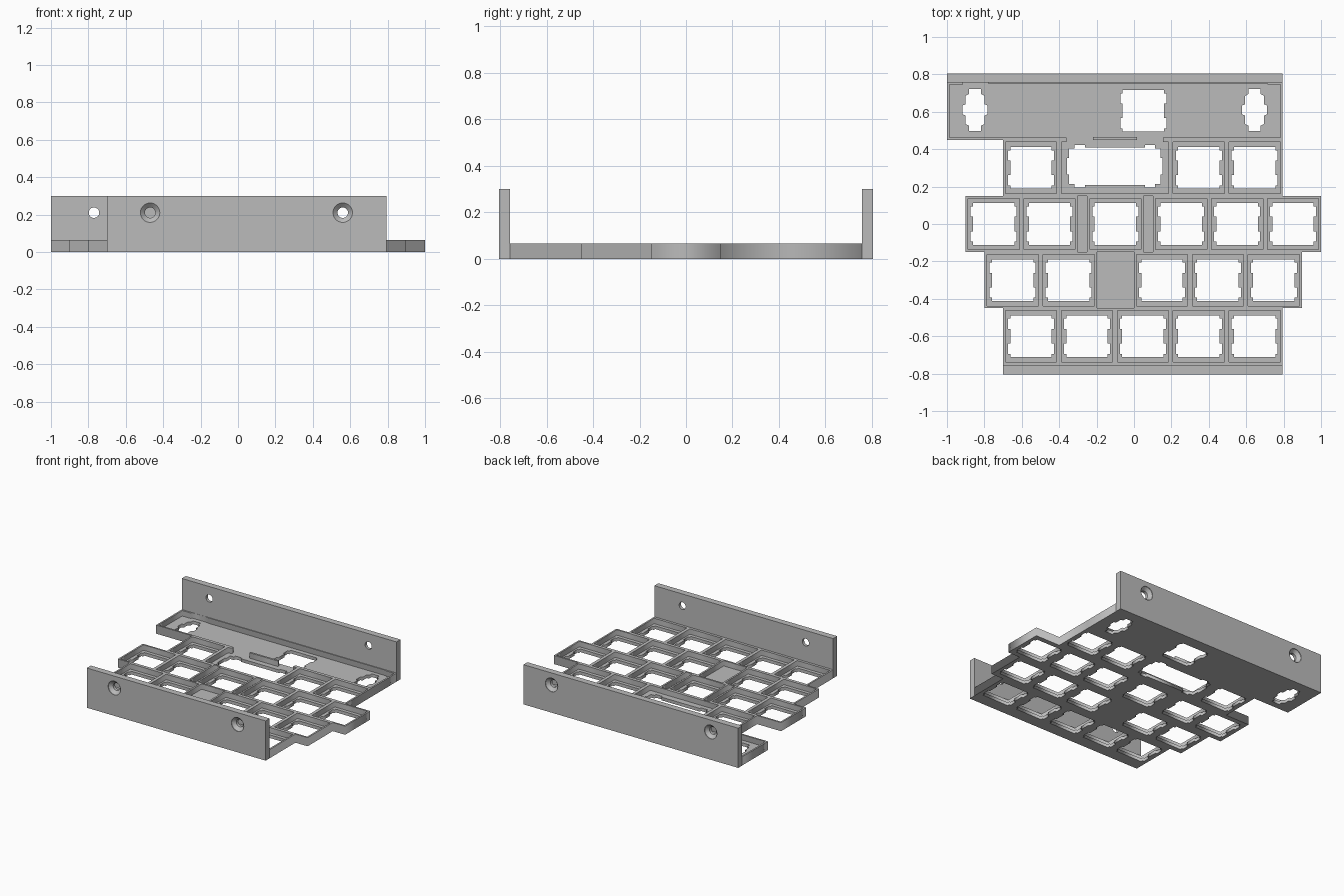
import bpy, bmesh, math
from mathutils import Matrix, Vector

if "Cube" in bpy.data.objects:
    bpy.data.objects.remove(bpy.data.objects["Cube"])

PITCH, RIB = 0.299, 0.0125
FLOOR, RIM, WALL = 0.024, 0.065, 0.3
INNER, OUTER = 0.757, 0.805

grey = bpy.data.materials.new("grey_plastic")
grey.use_nodes = True
grey.diffuse_color = (0.5, 0.5, 0.5, 1)
grey.node_tree.nodes["Principled BSDF"].inputs["Base Color"].default_value = (0.5, 0.5, 0.5, 1)


def rect(x0, x1, y0, y1):
    return [(x0, y0), (x1, y0), (x1, y1), (x0, y1)]


def mirrored(quarter, cx, cy):
    """Closed loop from one quadrant, listed from the x axis to the y axis."""
    right = [(x, -y) for x, y in reversed(quarter)] + quarter
    left = [(-x, y) for x, y in reversed(quarter)] + [(-x, -y) for x, y in quarter]
    return [(cx + x, cy + y) for x, y in right + left]


def slab(name, loops, z0, z1):
    """Extruded flat shape; nested loops become openings."""
    curve = bpy.data.curves.new(name, "CURVE")
    curve.dimensions, curve.fill_mode = "2D", "BOTH"
    curve.extrude = (z1 - z0) / 2
    for loop in loops:
        spline = curve.splines.new("POLY")
        spline.points.add(len(loop) - 1)
        for point, (x, y) in zip(spline.points, loop):
            point.co = (x, y, 0, 1)
        spline.use_cyclic_u = True
    obj = bpy.data.objects.new(name, curve)
    obj.location.z = (z0 + z1) / 2
    bpy.context.collection.objects.link(obj)
    bpy.ops.object.select_all(action="DESELECT")
    obj.select_set(True)
    bpy.context.view_layer.objects.active = obj
    bpy.ops.object.convert(target="MESH")
    obj = bpy.context.view_layer.objects.active
    obj.data.materials.clear()
    obj.data.materials.append(grey)
    return obj


# Cutout shapes, one quadrant each
SWITCH = [(.1105, .039), (.123, .039), (.123, .094), (.1105, .094), (.1105, .1115)]
WIDE = [(.255, .045), (.245, .045), (.245, .095), (.215, .095), (.215, .113), (.16, .113), (.16, .1)]
SMALL = [(.067, .024), (.051, .03), (.051, .075), (.032, .085), (.032, .112)]

# Key rows from front to back: centre y, left edge, cells (k key, w wide key, number gap)
ROWS = [
    (-0.6, -0.7, ["k"] * 5),
    (-0.3, -0.798, ["k", "k", 0.2, "k", "k", "k"]),
    (0.0, -0.9, ["k", "k", 0.053, "k", 0.053, "k", "k", "k"]),
    (0.3, -0.7, ["k", "w", "k", "k"]),
]
holes, pockets, left_edge, right_edge = [], [], [], []
for cy, x, cells in ROWS:
    y0, y1 = cy - 0.15, cy + 0.15
    if cy < -0.5:
        y0 = -INNER
    left_edge += [(x, y0), (x, y1)]
    for cell in cells:
        if cell == "k":
            holes.append(mirrored(SWITCH, x + PITCH / 2, cy))
            pockets.append(rect(x + RIB, x + PITCH - RIB, cy - 0.15 + RIB, y1 - RIB))
            x += PITCH
        elif cell == "w":
            holes.append(mirrored(WIDE, x + PITCH, cy + 0.009))
            wide_x0, wide_x1, wide_y0, wide_y1 = x + RIB, x + 2 * PITCH - RIB, y0 + RIB, y1 - RIB
            x += 2 * PITCH
        else:
            pockets.append(rect(x + 0.001, x + cell - 0.001, y0 + 0.001, y1 - 0.001))
            x += cell
    right_edge += [(x, y0), (x, y1)]

# Rear bay joined to the wide key pocket
BAY_L, BAY_R, BAY_Y = -1.0, 0.795, 0.45
left_edge += [(BAY_L, BAY_Y), (BAY_L, INNER)]
right_edge += [(BAY_R, INNER)]
outline = right_edge + left_edge[::-1]
bay_front = BAY_Y + RIB
pockets.append([
    (wide_x0, wide_y0), (wide_x1, wide_y0), (wide_x1, wide_y1),
    (0.155, wide_y1), (0.155, bay_front),
    (BAY_R - RIB, bay_front), (BAY_R - RIB, 0.745), (0.715, 0.745),
    (0.715, 0.751), (-0.78, 0.751), (-0.78, 0.756), (-0.915, 0.756),
    (-0.915, 0.745), (BAY_L + RIB, 0.745), (BAY_L + RIB, bay_front),
    (-0.36, bay_front), (-0.36, wide_y1), (wide_x0, wide_y1)])
holes += [mirrored(SWITCH, 0.05, 0.605), mirrored(SMALL, -0.85, 0.61), mirrored(SMALL, 0.645, 0.61)]

slab("switch_plate", [outline] + holes, 0, FLOOR)
slab("key_ribs", [outline] + pockets, FLOOR, RIM)
slab("bay_divider", [rect(-0.22, 0.017, 0.45, 0.465)], FLOOR, RIM)


def screw_cutter(x, side):
    """Countersunk hole, wide at the outer face of a wall."""
    bm = bmesh.new()
    profile = [(0, .82), (.052, .82), (.052, OUTER - .004), (.028, OUTER - .026), (.028, .72), (0, .72)]
    verts = [bm.verts.new((r, d, 0)) for r, d in profile]
    edges = [bm.edges.new(pair) for pair in zip(verts, verts[1:])]
    bmesh.ops.spin(bm, geom=verts + edges, cent=(0, 0, 0), axis=(0, 1, 0),
                   angle=math.tau, steps=32)
    bmesh.ops.remove_doubles(bm, verts=bm.verts, dist=1e-4)
    if side < 0:
        bmesh.ops.rotate(bm, verts=bm.verts, matrix=Matrix.Rotation(math.pi, 3, "Z"))
    bmesh.ops.translate(bm, verts=bm.verts, vec=Vector((x, 0, 0.21)))
    bmesh.ops.recalc_face_normals(bm, faces=bm.faces)
    mesh = bpy.data.meshes.new("screw_cutter")
    bm.to_mesh(mesh)
    bm.free()
    cutter = bpy.data.objects.new("screw_cutter", mesh)
    cutter.hide_render = True
    bpy.context.collection.objects.link(cutter)
    return cutter


def wall(name, x0, side, screws):
    y0, y1 = sorted((side * INNER, side * OUTER))
    obj = slab(name, [rect(x0, BAY_R, y0, y1)], 0, WALL)
    # Weld the extruded shell so the holes cut cleanly
    bm = bmesh.new()
    bm.from_mesh(obj.data)
    bmesh.ops.remove_doubles(bm, verts=bm.verts, dist=1e-5)
    bmesh.ops.recalc_face_normals(bm, faces=bm.faces)
    bm.to_mesh(obj.data)
    bm.free()
    for x in screws:
        cutter = screw_cutter(x, side)
        mod = obj.modifiers.new("screw_hole", "BOOLEAN")
        mod.operation, mod.solver, mod.object = "DIFFERENCE", "EXACT", cutter
        bpy.ops.object.modifier_apply(modifier=mod.name)
        bpy.data.objects.remove(cutter)
    bpy.ops.object.shade_smooth_by_angle(angle=math.radians(25))


wall("front_wall", -0.7, -1, (-0.47, 0.56))
wall("back_wall", BAY_L, 1, (-0.77, 0.56))
